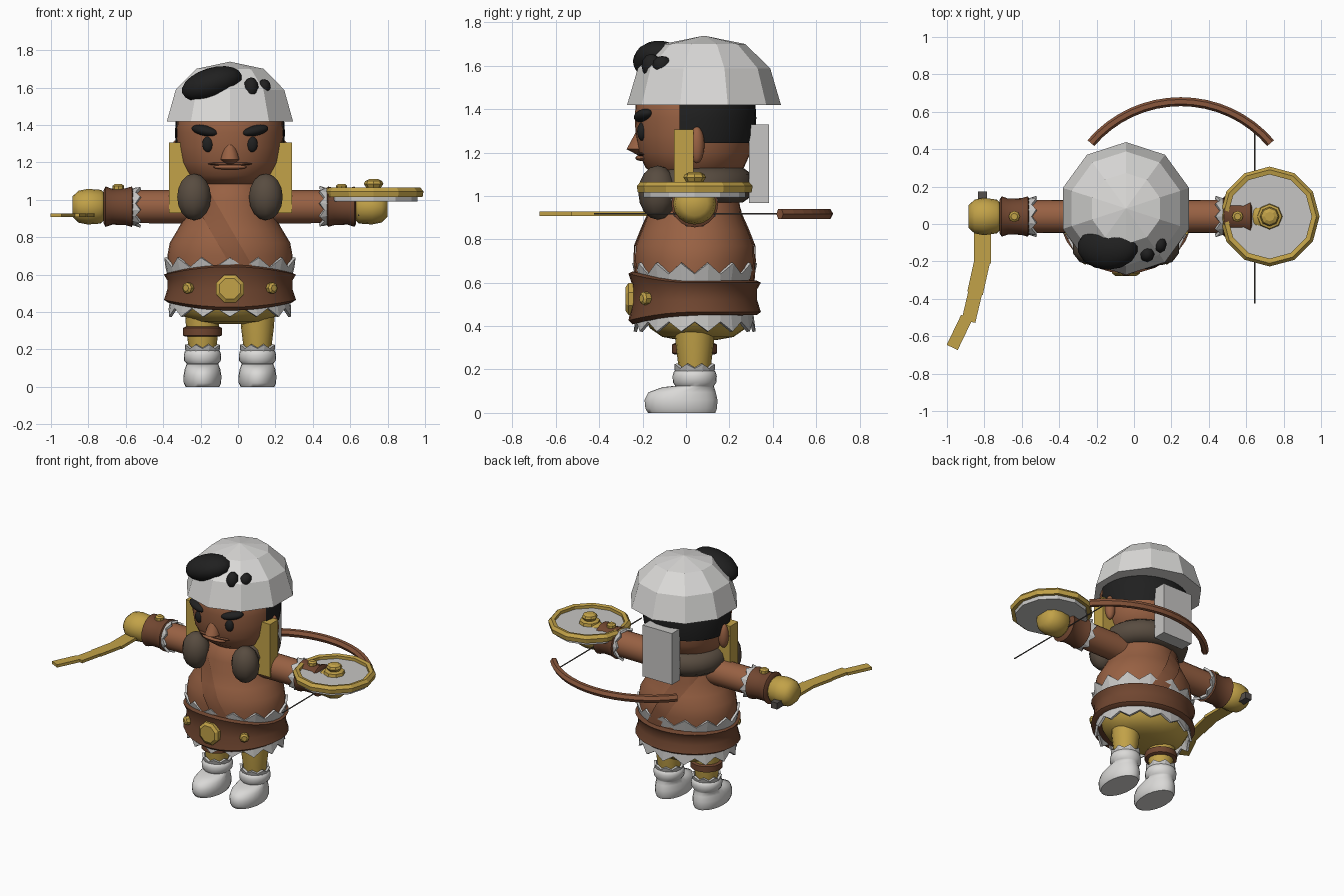
import bpy, bmesh, math
from mathutils import Matrix, Vector

if "Cube" in bpy.data.objects:
    bpy.data.objects.remove(bpy.data.objects["Cube"])

CX, CY = -0.043, 0.04   # body axis


def material(name, rgb):
    m = bpy.data.materials.new(name)
    m.diffuse_color = [(c / 255 / 12.92 if c < 11 else ((c / 255 + .055) / 1.055) ** 2.4) for c in rgb] + [1]
    m.use_nodes = True
    m.node_tree.nodes["Principled BSDF"].inputs["Base Color"].default_value = m.diffuse_color
    return m


SKIN = material("skin", (152, 97, 67))
LEATHER = material("leather", (112, 70, 48))
STRAP = material("strap_brown", (138, 87, 60))
GOLD = material("gold", (194, 162, 72))
WHITE = material("white", (218, 217, 215))
GREY = material("pale_grey", (198, 197, 195))
BLACK = material("black", (32, 32, 32))
FUR = material("fur", (88, 76, 64))
DARK = material("dark_grey", (85, 80, 76))


def finish(name, bm, mat, smooth=40, matrix=None):
    if matrix:
        bm.transform(matrix)
    bmesh.ops.recalc_face_normals(bm, faces=bm.faces)
    me = bpy.data.meshes.new(name)
    bm.to_mesh(me)
    bm.free()
    ob = bpy.data.objects.new(name, me)
    bpy.context.collection.objects.link(ob)
    me.materials.append(mat)
    if smooth:
        bpy.ops.object.select_all(action='DESELECT')
        ob.select_set(True)
        bpy.context.view_layer.objects.active = ob
        bpy.ops.object.shade_smooth_by_angle(angle=math.radians(smooth))
    return ob


def loft_bm(rings, n, phase=0.0):
    """Stack of ellipses (z, rx, ry, y offset), capped at both ends."""
    bm = bmesh.new()
    loops = []
    for z, rx, ry, oy in rings:
        loops.append([bm.verts.new((rx * math.cos(phase + i * math.tau / n),
                                    oy + ry * math.sin(phase + i * math.tau / n), z)) for i in range(n)])
    for a, b in zip(loops, loops[1:]):
        for i in range(n):
            bm.faces.new((a[i], a[(i + 1) % n], b[(i + 1) % n], b[i]))
    bm.faces.new(loops[0][::-1])
    bm.faces.new(loops[-1])
    return bm


def lathe(name, prof, n, mat, loc, sy=1.0, rot=None, smooth=40, phase=0.0):
    bm = loft_bm([(z, r, r * sy, 0) for r, z in prof], n, phase)
    return finish(name, bm, mat, smooth, Matrix.Translation(loc) @ (rot or Matrix()))


def ball(name, loc, rad, mat, rot=None, u=20, v=12, smooth=60):
    bm = bmesh.new()
    bmesh.ops.create_uvsphere(bm, u_segments=u, v_segments=v, radius=1)
    return finish(name, bm, mat, smooth, Matrix.Translation(loc) @ (rot or Matrix()) @ Matrix.Diagonal((*rad, 1)))


def box(name, lo, hi, mat, rot=None):
    lo, hi = Vector(lo), Vector(hi)
    bm = bmesh.new()
    bmesh.ops.create_cube(bm, size=1)
    return finish(name, bm, mat, 0, Matrix.Translation((lo + hi) / 2) @ (rot or Matrix())
                  @ Matrix.Diagonal((*(hi - lo), 1)))


def zigzag(name, r0, r1, z0, z_notch, z_tip, teeth, loc, sy=1.0, rot=None, thick=0.015):
    """Toothed trim ring."""
    bm = bmesh.new()
    n = teeth * 2
    low, top = [], []
    for i in range(n):
        a = i * math.tau / n
        z, r = (z_tip, r1) if i % 2 else (z_notch, (r0 + r1) / 2)
        low.append(bm.verts.new((r0 * math.cos(a), r0 * sy * math.sin(a), z0)))
        top.append(bm.verts.new((r * math.cos(a), r * sy * math.sin(a), z)))
    for i in range(n):
        j = (i + 1) % n
        bm.faces.new((low[i], low[j], top[j], top[i]))
    ob = finish(name, bm, GREY, 0, Matrix.Translation(loc) @ (rot or Matrix()))
    mod = ob.modifiers.new("thickness", 'SOLIDIFY')
    mod.thickness = thick
    return ob


def tube(name, pts, rad, mat, res=3):
    cu = bpy.data.curves.new(name, 'CURVE')
    cu.dimensions = '3D'
    cu.bevel_depth = rad
    cu.bevel_resolution = res
    cu.use_fill_caps = True
    sp = cu.splines.new('POLY')
    sp.points.add(len(pts) - 1)
    for p, co in zip(sp.points, pts):
        p.co = (*co, 1)
    ob = bpy.data.objects.new(name, cu)
    bpy.context.collection.objects.link(ob)
    cu.materials.append(mat)
    return ob


def cut(bm, co, no):
    """Remove everything on the far side of a plane."""
    bmesh.ops.bisect_plane(bm, geom=bm.verts[:] + bm.edges[:] + bm.faces[:], plane_co=co, plane_no=no,
                           clear_outer=True)


# torso and diagonal chest strap
TORSO = [(.5, .31), (.6, .33), (.7, .335), (.77, .322), (.84, .28), (.92, .235), (1.0, .215), (1.07, .18), (1.12, .12)]
rings = [(z, r, r * (.82 + max(0, z - .7) * .4), 0) for z, r in TORSO]
at = Matrix.Translation((CX, CY, 0))
finish("torso", loft_bm(rings, 32), SKIN, 60, at)
bm = loft_bm([(z, a + .007, b + .007, o) for z, a, b, o in rings], 32)
n = Vector((.866, 0, .5))
mid = Vector((-.05, 0, .84))
cut(bm, mid + n * .05, n)
cut(bm, mid - n * .05, -n)
finish("chest_strap", bm, STRAP, 60, at)

# head, hair and helmet
HEAD = [(1.07, .1), (1.09, .18), (1.13, .235), (1.2, .268), (1.28, .282), (1.36, .286), (1.45, .28), (1.55, .2)]
finish("head", loft_bm([(z, r, r * .965, 0) for z, r in HEAD], 32), SKIN, 60, at)
bm = loft_bm([(z, r + .008, r * .965 + .008, 0) for z, r in HEAD], 32)
cut(bm, (0, 0, 1.243), (0, 0, -1))
cut(bm, (0, -.07, 0), (0, -1, 0))
finish("back_hair", bm, BLACK, 50, at)
lathe("helmet", [(.355, 1.418), (.305, 1.588), (.19, 1.7), (.002, 1.738)], 10, WHITE, (CX, .083, 0),
      smooth=0, phase=math.pi / 2)
ball("hair_tuft", (-.14, -.125, 1.62), (.17, .12, .085), BLACK, Matrix.Rotation(-.3, 4, 'Y'), 14, 10)
ball("hair_tuft_small", (.07, -.16, 1.6), (.04, .045, .055), BLACK, None, 8, 6)
ball("hair_tuft_tiny", (.14, -.11, 1.605), (.035, .045, .04), BLACK, None, 8, 6)

# face
for s in (-1, 1):
    ball("eye", (CX + s * .118, -.203, 1.297), (.03, .022, .042), BLACK)
    ball("eyebrow", (CX + s * .135, -.195, 1.37), (.075, .04, .028), BLACK,
         Matrix.Rotation(s * .35, 4, 'Z') @ Matrix.Rotation(-s * .2, 4, 'Y'))
    ball("ear", (CX + s * .285, .05, 1.235), (.035, .035, .085), SKIN)
finish("nose", loft_bm([(1.19, .02, .02, .01), (1.215, .05, .06, 0), (1.25, .043, .045, .005),
                        (1.36, .008, .01, .03)], 10), SKIN, 40, Matrix.Translation((CX, -.217, 0)))
ball("mouth_line", (CX, -.204, 1.192), (.118, .022, .01), LEATHER)
ball("lower_lip", (CX, -.205, 1.175), (.09, .028, .014), SKIN)

# fur collar, side slab and back slab
for s in (-1, 1):
    ball("fur_ball", (CX + s * .192, -.13, 1.015), (.095, .09, .125), FUR, None, 10, 8)
tube("fur_collar", [(CX + .2 * math.cos(a), CY + .02 + .175 * math.sin(a), 1.05)
                    for a in [math.radians(-50 + 14 * i) for i in range(21)]], .085, FUR)
box("side_slab", (-.37, -.055, .93), (.29, .035, 1.305), GOLD)
box("back_slab", (-.158, .29, .968), (.072, .383, 1.33), GREY)

# belt with deeper front, trims, buckle and studs
bm = loft_bm([(.45, .33, .285, 0), (.465, .353, .305, 0), (.52, .335, .288, 0), (.57, .335, .288, 0),
              (.6, .353, .305, 0), (.61, .33, .285, 0)], 28)
for v in bm.verts:
    front = max(0, -v.co.y / .305) ** 2
    v.co.z = .53 + (v.co.z - .53) * (1 + .6 * front)
finish("belt", bm, LEATHER, 40, at)
zigzag("belt_trim_top", .33, .36, .58, .64, .69, 14, (CX, CY, 0), .8)
zigzag("belt_trim_bottom", .32, .335, .47, .42, .375, 14, (CX, CY, 0), .84)
FORWARD = Matrix.Rotation(math.pi / 2, 4, 'X')
lathe("buckle", [(.08, -.03), (.08, .025), (.06, .038)], 8, GOLD, (CX, -.24, .525), rot=FORWARD, smooth=0,
      phase=math.pi / 8)
for s in (-1, 1):
    lathe("belt_stud", [(.03, -.04), (.03, .015), (.018, .025)], 8, GOLD, (CX + s * .222, -.185, .528),
          rot=Matrix.Rotation(s * .6, 4, 'Z') @ FORWARD, smooth=0)

# pelvis, legs and boots
lathe("pelvis", [(.1, .335), (.2, .35), (.27, .39), (.305, .45), (.31, .5)], 24, GOLD, (CX, .055, 0), .82)
for s in (-1, 1):
    x = CX + s * .147
    lathe("leg", [(.07, .17), (.078, .24), (.088, .32), (.095, .42)], 16, GOLD, (x, CY, 0))
    zigzag("boot_trim", .088, .1, .18, .205, .225, 8, (x, CY, 0))
    finish("boot", loft_bm([(0, .09, .155, -.02), (.02, .1, .165, -.022), (.06, .101, .168, -.023),
                            (.095, .095, .155, -.018), (.118, .086, .12, .01), (.125, .085, .09, .04),
                            (.14, .098, .1, .04), (.17, .1, .102, .04), (.19, .094, .096, .04),
                            (.2, .08, .08, .04)], 24), WHITE, 60, Matrix.Translation((x, 0, 0)))
lathe("leg_band", [(.09, .268), (.104, .275), (.104, .315), (.09, .322)], 16, LEATHER, (CX - .147, CY, 0))

# arms, cuffs and gauntlets
for s in (-1, 1):
    out = Matrix.Rotation(s * math.pi / 2, 4, 'Y')
    base = (CX, CY, .963)
    lathe("arm", [(.09, .1), (.088, .54)], 20, SKIN, base, rot=out)
    zigzag("cuff_trim", .092, .112, .54, .505, .48, 9, base, rot=out)
    lathe("cuff", [(.09, .515), (.108, .525), (.098, .56), (.096, .63), (.108, .665), (.09, .675)], 20,
          LEATHER, base, rot=out)
    lathe("cuff_stud", [(.03, .08), (.03, .112), (.018, .122)], 8, GOLD, (CX + s * .597, CY, .963), smooth=0)
    finish("gauntlet", loft_bm([(.66, .06, .06, 0), (.69, .09, .09, 0), (.76, .095, .1, 0), (.81, .085, .09, 0),
                                (.842, .055, .06, 0)], 16), GOLD, 60, Matrix.Translation(base) @ out)

# round shield lying over the hand
SH = (.725, CY, 0)
lathe("shield_disc", [(.235, .992), (.235, 1.04)], 12, GREY, SH, smooth=0, phase=math.pi / 2)
bm = bmesh.new()
rim = [(.225, 1.02), (.262, 1.015), (.267, 1.045), (.25, 1.065), (.225, 1.06)]
loops = [[bm.verts.new((r * math.sin(i * math.tau / 12), r * math.cos(i * math.tau / 12), z)) for r, z in rim]
         for i in range(12)]
for i in range(12):
    a, b = loops[i], loops[(i + 1) % 12]
    for k in range(5):
        bm.faces.new((a[k], b[k], b[(k + 1) % 5], a[(k + 1) % 5]))
finish("shield_rim", bm, GOLD, 0, Matrix.Translation(SH))
lathe("shield_boss", [(.07, 1.035), (.065, 1.06), (.04, 1.066), (.052, 1.085), (.045, 1.1), (.025, 1.11)], 8, GOLD,
      SH, smooth=0)

# segmented curved blade and its grip
PATH = [((-.81, -.02), (-.81, -.21), .092), ((-.812, -.2), (-.85, -.37), .085),
        ((-.845, -.35), (-.885, -.52), .075), ((-.895, -.5), (-.972, -.66), .065)]
for i, (a, b, w) in enumerate(PATH):
    a, b = Vector(a), Vector(b)
    d, m = b - a, (a + b) / 2
    size = Vector((d.length, w, .02)) / 2
    c = Vector((m.x, m.y, .917))
    box("blade_segment", c - size, c + size, GOLD, Matrix.Rotation(math.atan2(d.y, d.x), 4, 'Z'))
box("blade_grip", (-.835, .08, .895), (-.787, .175, .94), DARK)

# bow arc and string
bm = bmesh.new()
section = [(-.024, 0), (-.012, .023), (.012, .023), (.024, 0), (.012, -.023), (-.012, -.023)]
loops = []
for i in range(17):
    t = math.radians(-49.5 + 99 * i / 16)
    loops.append([bm.verts.new((.25 + (.632 + u) * math.sin(t), .022 + (.632 + u) * math.cos(t), .917 + w))
                  for u, w in section])
for a, b in zip(loops, loops[1:]):
    for k in range(6):
        bm.faces.new((a[k], a[(k + 1) % 6], b[(k + 1) % 6], b[k]))
bm.faces.new(loops[0])
bm.faces.new(loops[-1])
finish("bow", bm, STRAP, 0)
tube("bow_string", [(.645, -.425, .917), (.645, .49, .917)], .004, DARK, 1)
